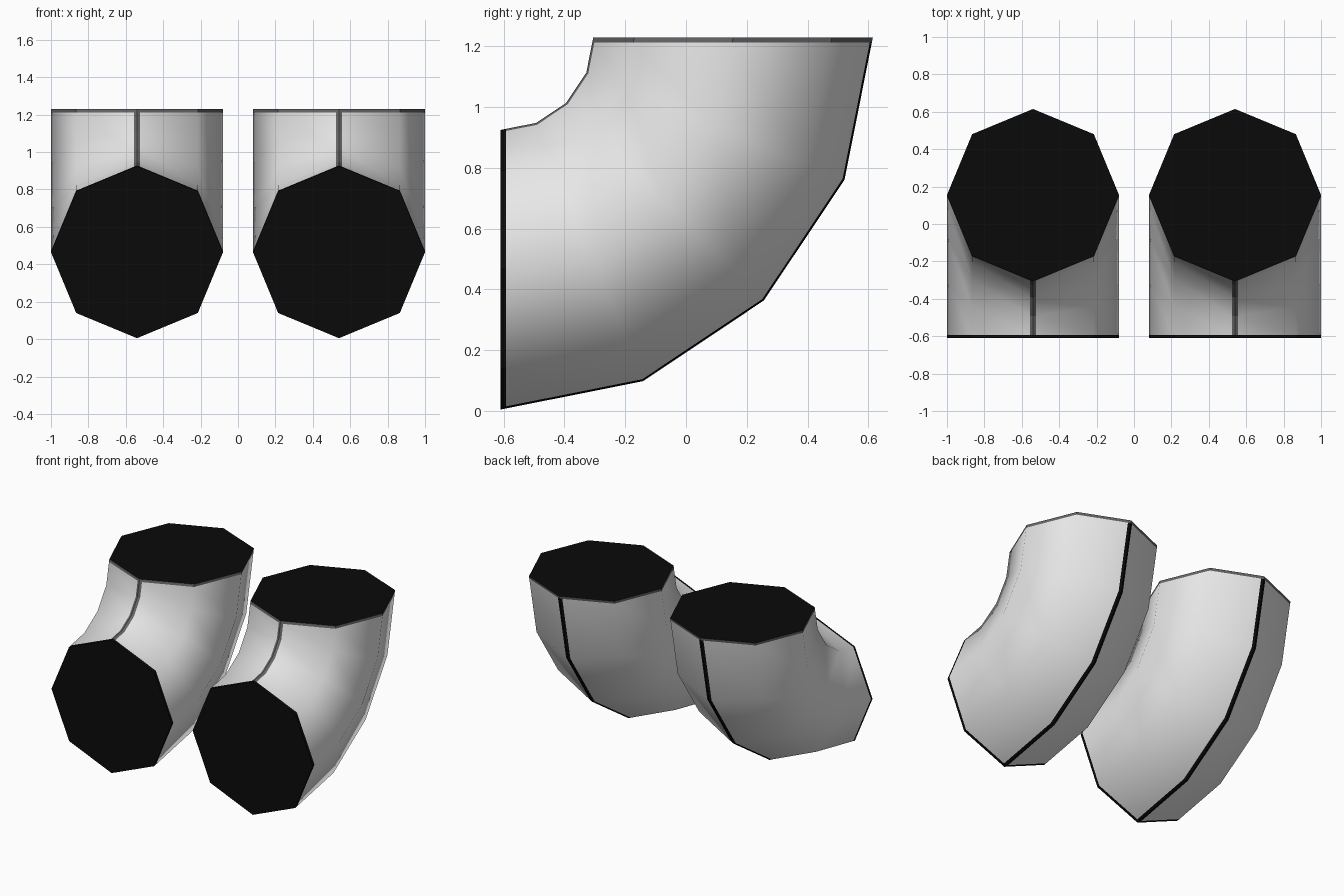
import bpy, bmesh, math
from mathutils import Vector

if "Cube" in bpy.data.objects:
    bpy.data.objects.remove(bpy.data.objects["Cube"])

R_PIPE = 0.46                 # octagon radius
R_BEND = 0.765                # bend radius of the centre line
BEND_Y, BEND_Z = -0.61, 1.23  # axis of the bend
STRIPE = 0.018                # half width of the seam stripes
RIM = 0.018                   # depth of the end rims


def material(name, v):
    m = bpy.data.materials.new(name)
    m.diffuse_color = (v, v, v, 1)
    m.use_nodes = True
    m.node_tree.nodes["Principled BSDF"].inputs["Base Color"].default_value = m.diffuse_color
    return m


MATS = [material("pale grey", 0.8), material("dark grey", 0.13), material("black", 0.003)]
BODY, GREY, BLACK = range(3)


def cross_section():
    """Octagon (x, outward offset) with extra points beside the inner and outer corners."""
    pts, tags = [], []
    corner = [Vector((R_PIPE * math.sin(i * math.pi / 4), R_PIPE * math.cos(i * math.pi / 4)))
              for i in range(8)]
    for i in range(8):
        c = corner[i]
        if i in (0, 4):
            a, b = corner[i - 1], corner[(i + 1) % 8]
            colour = BLACK if i == 0 else GREY
            pts += [c + (a - c).normalized() * STRIPE, c, c + (b - c).normalized() * STRIPE]
            tags += [colour, colour, BODY]
        else:
            pts.append(c)
            tags.append(BODY)
    return pts, tags


def sweep(p, angle):
    r = R_BEND + p.y
    return Vector((p.x, BEND_Y + r * math.sin(angle), BEND_Z - r * math.cos(angle)))


def elbow(name, x):
    pts, tags = cross_section()
    rings = [[sweep(p, k * math.pi / 8) for p in pts] for k in range(5)]
    # extra rings that mark off the end rims
    front = [a.lerp(b, RIM / (b - a).length) for a, b in zip(rings[0], rings[1])]
    top = [a.lerp(b, RIM / (b - a).length) for a, b in zip(rings[4], rings[3])]
    rings = [rings[0], front] + rings[1:4] + [top, rings[4]]

    bm = bmesh.new()
    vr = [[bm.verts.new(co) for co in ring] for ring in rings]
    n = len(pts)
    for k in range(len(vr) - 1):
        for i in range(n):
            j = (i + 1) % n
            f = bm.faces.new((vr[k][i], vr[k][j], vr[k + 1][j], vr[k + 1][i]))
            f.material_index = BLACK if k == 0 else GREY if k == len(vr) - 2 else tags[i]
            f.smooth = f.material_index == BODY
    # black end caps
    for ring in (vr[0], vr[-1]):
        bm.faces.new(ring).material_index = BLACK
    bmesh.ops.recalc_face_normals(bm, faces=bm.faces)
    # crisp borders between colours
    for e in bm.edges:
        if len({f.material_index for f in e.link_faces}) > 1:
            e.smooth = False

    me = bpy.data.meshes.new(name)
    bm.to_mesh(me)
    bm.free()
    for m in MATS:
        me.materials.append(m)
    ob = bpy.data.objects.new(name, me)
    ob.location.x = x
    bpy.context.collection.objects.link(ob)


elbow("left_elbow_pipe", -0.54)
elbow("right_elbow_pipe", 0.54)
